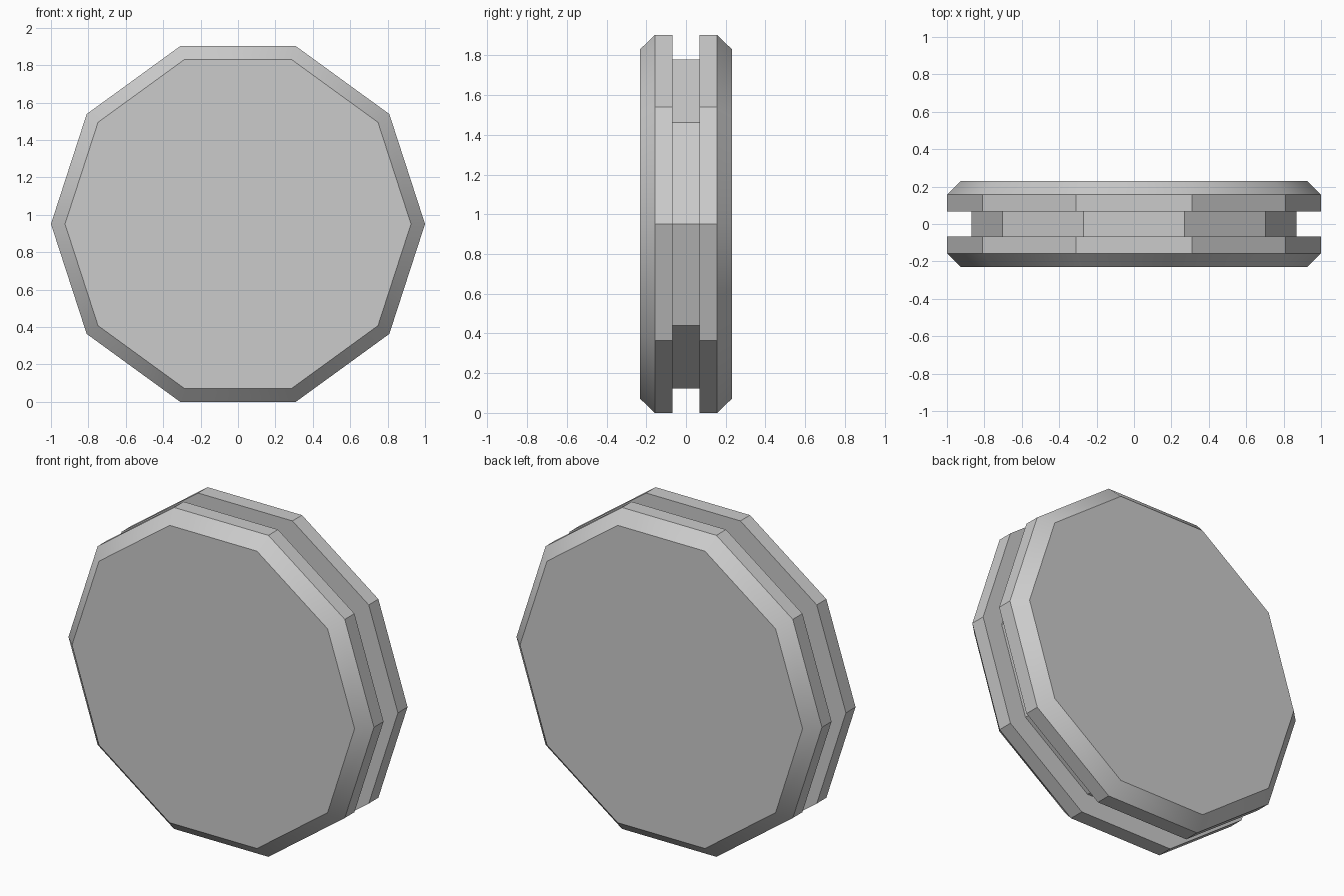
import bpy
import bmesh
import math

cube = bpy.data.objects.get("Cube")
if cube:
    bpy.data.objects.remove(cube, do_unlink=True)

SIDES = 10
CENTRE_Z = math.cos(math.pi / SIDES)  # a flat side rests on the ground

# Single grey material
grey = bpy.data.materials.new("grey")
grey.use_nodes = True
colour = (0.6, 0.6, 0.6, 1.0)
grey.diffuse_color = colour
grey.node_tree.nodes["Principled BSDF"].inputs["Base Color"].default_value = colour

# Half profile (radius, depth) from the groove out to the chamfered face
half = [(0.87, 0.067), (1.0, 0.067), (1.0, 0.157), (0.925, 0.231)]
profile = [(r, -y) for r, y in reversed(half)] + half


def ring(bm, radius, y):
    """Ring of vertices around the y axis."""
    step = 2 * math.pi / SIDES
    return [bm.verts.new((radius * math.cos(i * step), y,
                          CENTRE_Z + radius * math.sin(i * step)))
            for i in range(SIDES)]


# Grooved wheel: rings joined by quads, closed by flat faces
bm = bmesh.new()
rings = [ring(bm, r, y) for r, y in profile]
for a, b in zip(rings, rings[1:]):
    for i in range(SIDES):
        j = (i + 1) % SIDES
        bm.faces.new((a[i], a[j], b[j], b[i]))
bm.faces.new(rings[0])
bm.faces.new(rings[-1])
bmesh.ops.recalc_face_normals(bm, faces=bm.faces)

mesh = bpy.data.meshes.new("grooved_wheel")
bm.to_mesh(mesh)
bm.free()
mesh.materials.append(grey)
wheel = bpy.data.objects.new("grooved_wheel", mesh)
bpy.context.collection.objects.link(wheel)

# Smooth the chamfers only, keeping rim corners sharp
bpy.ops.object.select_all(action="DESELECT")
wheel.select_set(True)
bpy.context.view_layer.objects.active = wheel
bpy.ops.object.shade_smooth_by_angle(angle=math.radians(30))
